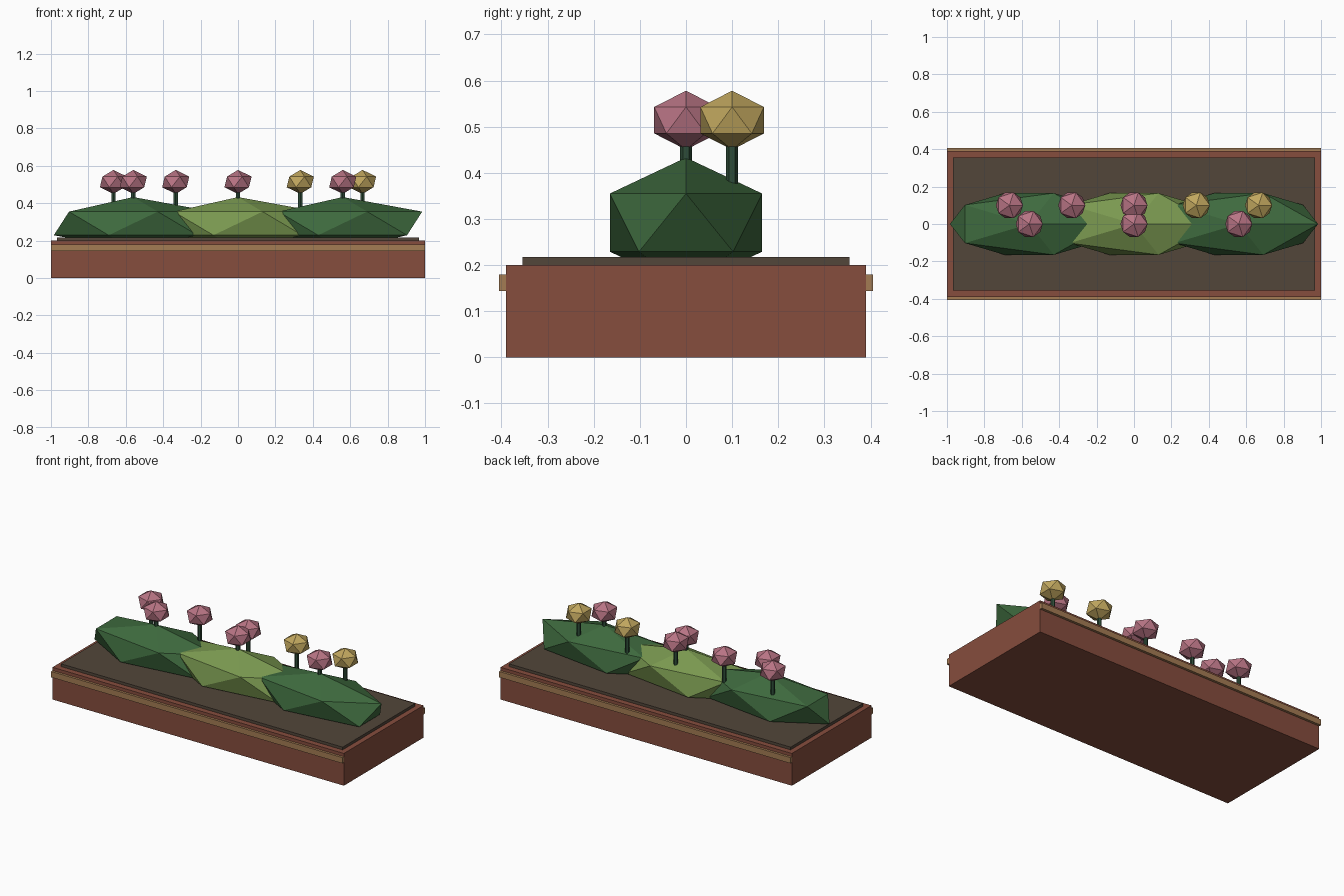
import bpy

cube = bpy.data.objects.get("Cube")
if cube:
    bpy.data.objects.remove(cube, do_unlink=True)


def make_material(name, rgb):
    """Material from 8-bit display colour, stored as linear values."""
    linear = [((c / 255 + 0.055) / 1.055) ** 2.4 for c in rgb]
    mat = bpy.data.materials.new(name)
    mat.use_nodes = True
    mat.diffuse_color = (*linear, 1)
    mat.node_tree.nodes["Principled BSDF"].inputs["Base Color"].default_value = (*linear, 1)
    return mat


BRICK = make_material("brick red", (134, 77, 61))
TRIM = make_material("tan trim", (164, 124, 84))
SOIL = make_material("soil brown", (82, 70, 58))
DARK_GREEN = make_material("dark leaf green", (62, 106, 62))
LIGHT_GREEN = make_material("light leaf green", (122, 153, 80))
STEM = make_material("stem green", (46, 76, 56))
PINK = make_material("petal pink", (184, 116, 132))
YELLOW = make_material("petal yellow", (192, 166, 94))


def finish(name, mat):
    obj = bpy.context.object
    obj.name = name
    obj.data.materials.append(mat)
    return obj


def box(name, mat, center_y, half_x, half_y, z0, z1):
    bpy.ops.mesh.primitive_cube_add(size=2, location=(0, center_y, (z0 + z1) / 2))
    bpy.context.object.scale = (half_x, half_y, (z1 - z0) / 2)
    return finish(name, mat)


def faceted_ball(name, mat, location, radii):
    bpy.ops.mesh.primitive_ico_sphere_add(subdivisions=1, radius=1, location=location)
    bpy.context.object.scale = radii
    return finish(name, mat)


# Planter body, soil bed and the long trim strips
box("planter_box", BRICK, 0, 1, 0.39, 0, 0.2)
box("soil_bed", SOIL, 0, 0.967, 0.355, 0.15, 0.217)
for side, label in ((-1, "front"), (1, "back")):
    box(label + "_trim", TRIM, side * 0.394, 1, 0.011, 0.144, 0.18)

# Three overlapping low-poly shrubs
for label, x, mat in (("right", -0.56, DARK_GREEN), ("middle", 0, LIGHT_GREEN),
                      ("left", 0.56, DARK_GREEN)):
    faceted_ball(label + "_shrub", mat, (x, 0, 0.292), (0.475, 0.194, 0.141))

# Flowers: one row along the crest, one row behind it
crest = [(x, 0, PINK) for x in (-0.56, 0, 0.56)]
rear = [(i * 0.333, 0.1, YELLOW if i > 0 else PINK) for i in range(-2, 3)]
for i, (x, y, mat) in enumerate(crest + rear, 1):
    bpy.ops.mesh.primitive_cylinder_add(vertices=6, radius=0.013, depth=0.18,
                                        location=(x, y, 0.4))
    finish(f"flower_stem_{i}", STEM)
    faceted_ball(f"flower_head_{i}", mat, (x, y, 0.514), (0.081, 0.081, 0.064))
